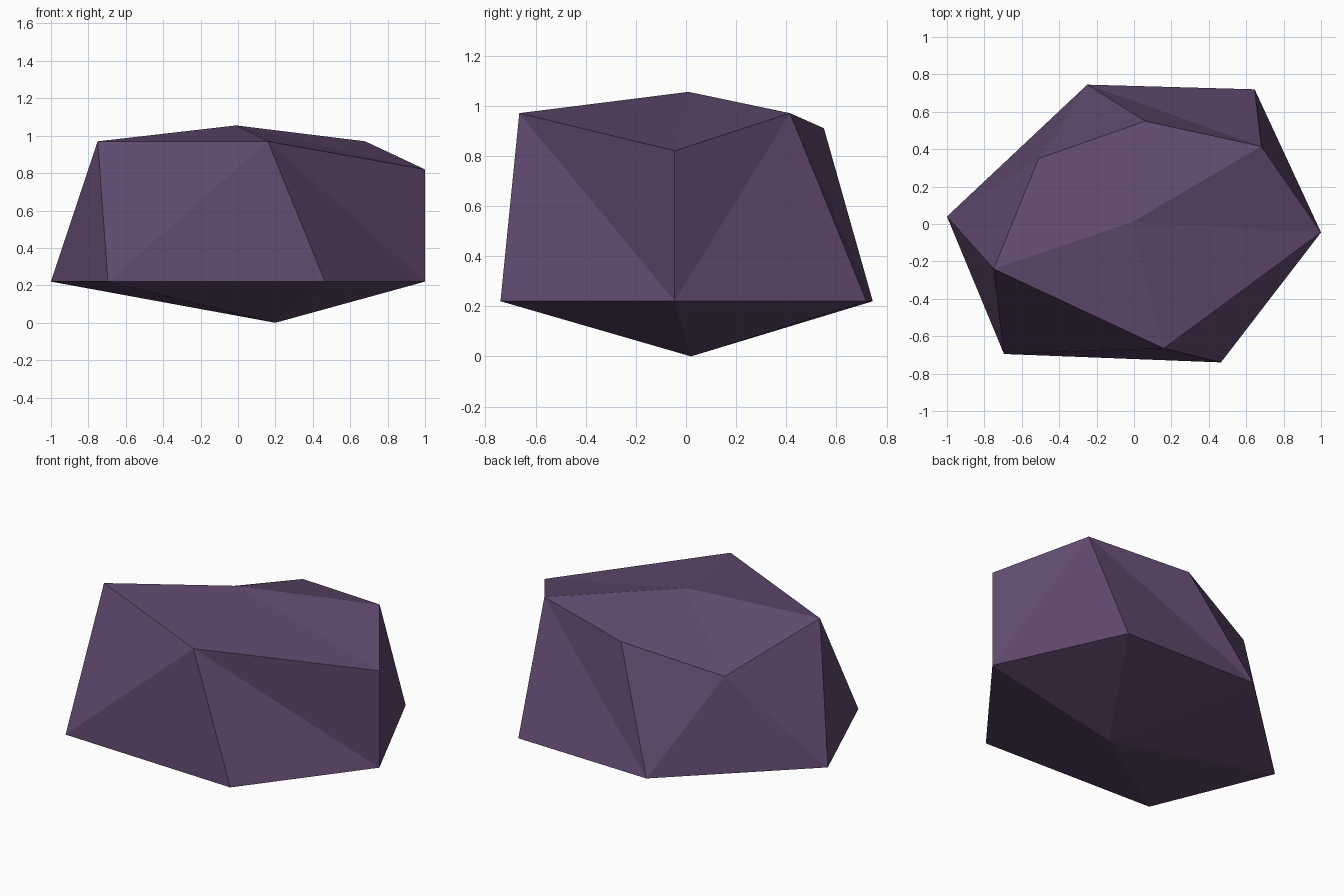
import bpy, bmesh

if "Cube" in bpy.data.objects:
    bpy.data.objects.remove(bpy.data.objects["Cube"])

# Faceted rock: two six-sided rings, closed by an off-centre point below and above
lower_ring = [(-1, .04), (-.25, .745), (.645, .72), (1, -.045), (.465, -.74), (-.695, -.695)]
upper_ring = [(-.75, -.24, .97), (-.51, .35, .77), (.06, .55, .91),
              (.68, .415, .97), (1, -.045, .82), (.16, -.665, .97)]

bm = bmesh.new()
low = [bm.verts.new((x, y, .22)) for x, y in lower_ring]
up = [bm.verts.new(p) for p in upper_ring]
base = bm.verts.new((.2, .02, 0))
peak = bm.verts.new((-.01, .01, 1.055))

# Underside and crown fans
for i in range(6):
    j = (i + 1) % 6
    bm.faces.new((base, low[j], low[i]))
    bm.faces.new((peak, up[i], up[j]))

# Side facets: walk round both rings, stepping on the upper (U) or lower (L) one
i = j = 0
for step in "ULUULLUULLUL":
    a, b = low[i % 6], up[j % 6]
    if step == "U":
        j += 1
        bm.faces.new((a, b, up[j % 6]))
    else:
        i += 1
        bm.faces.new((a, b, low[i % 6]))

bmesh.ops.recalc_face_normals(bm, faces=bm.faces[:])
mesh = bpy.data.meshes.new("rock")
bm.to_mesh(mesh)
bm.free()

# Dusky purple stone
stone = bpy.data.materials.new("purple stone")
stone.diffuse_color = (.117, .066, .156, 1)
stone.use_nodes = True
stone.node_tree.nodes["Principled BSDF"].inputs["Base Color"].default_value = stone.diffuse_color
mesh.materials.append(stone)
bpy.context.collection.objects.link(bpy.data.objects.new("rock", mesh))
